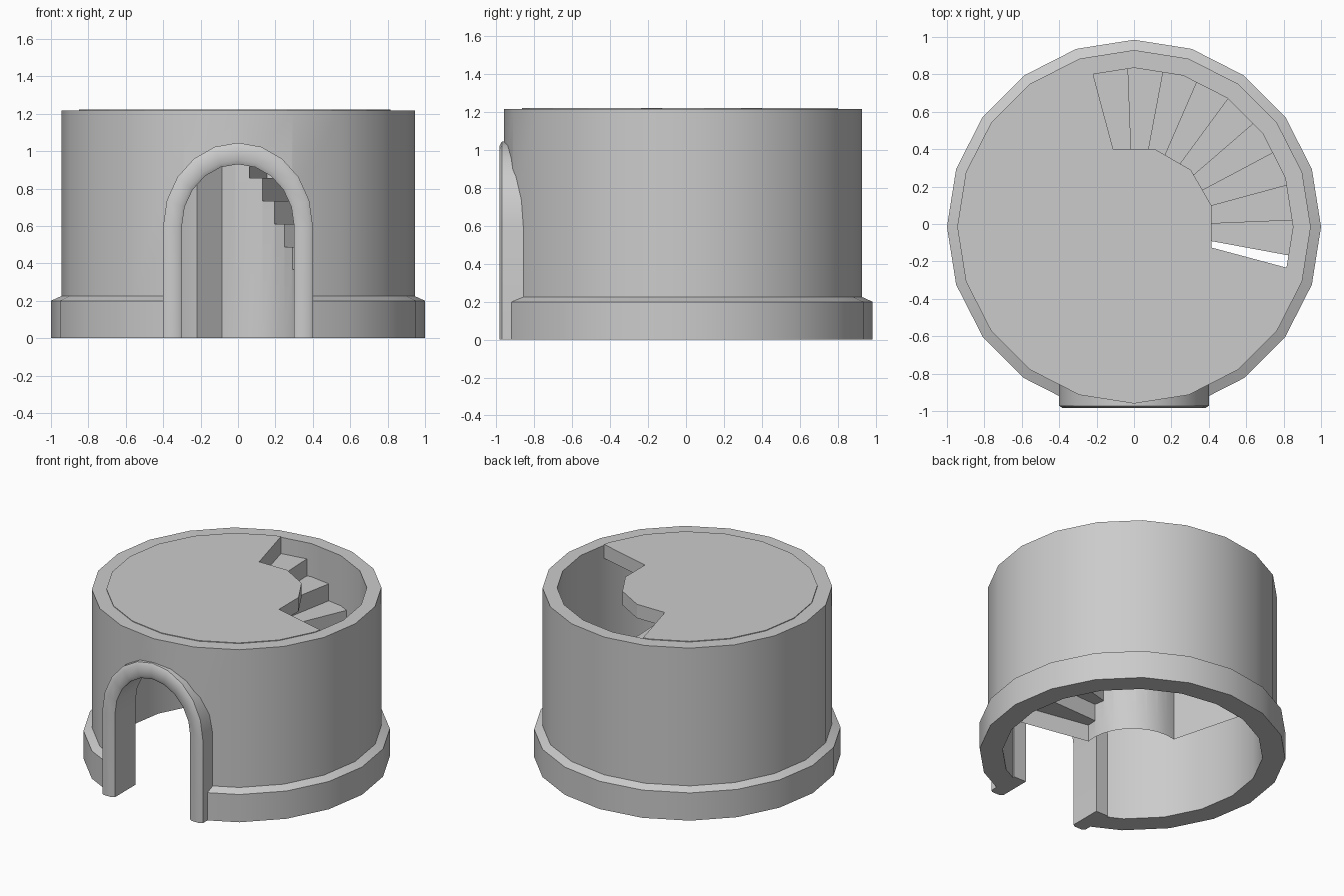
import bpy, bmesh, math
from mathutils import Vector

if "Cube" in bpy.data.objects:
    bpy.data.objects.remove(bpy.data.objects["Cube"])

CY = -0.015          # tower axis offset in y
SIDES = 20
FLOOR_Z = 1.222
INNER = 0.85

stone = bpy.data.materials.new("grey stone")
stone.use_nodes = True
GREY = (0.6, 0.6, 0.6, 1)
stone.diffuse_color = GREY
stone.node_tree.nodes["Principled BSDF"].inputs["Base Color"].default_value = GREY


def polar(r, deg, z):
    a = math.radians(deg)
    return Vector((r * math.cos(a), CY + r * math.sin(a), z))


def finish(name, bm, smooth=True, fix_normals=True):
    if fix_normals:
        bmesh.ops.recalc_face_normals(bm, faces=bm.faces)
    mesh = bpy.data.meshes.new(name)
    bm.to_mesh(mesh)
    bm.free()
    obj = bpy.data.objects.new(name, mesh)
    bpy.context.collection.objects.link(obj)
    mesh.materials.append(stone)
    if smooth:
        select(obj)
        bpy.ops.object.shade_smooth_by_angle(angle=math.radians(35))
    return obj


def select(obj):
    bpy.ops.object.select_all(action='DESELECT')
    obj.select_set(True)
    bpy.context.view_layer.objects.active = obj


def loft(bm, rings, closed):
    """Bridge rings of points; each ring is a closed cross-section."""
    rows = [[bm.verts.new(p) for p in ring] for ring in rings]
    pairs = list(zip(rows, rows[1:]))
    if closed:
        pairs.append((rows[-1], rows[0]))
    for a, b in pairs:
        for i in range(len(a)):
            j = (i + 1) % len(a)
            bm.faces.new((a[i], a[j], b[j], b[i]))
    if not closed:
        bm.faces.new(rows[0])
        bm.faces.new(rows[-1])


def prism(bm, outline, offset):
    """Extrude a flat outline into a closed solid."""
    loft(bm, [outline, [p + offset for p in outline]], False)


def arch_path(rx, rz, spring=0.6, segments=10):
    """Points (x, z) up one leg, over the top and down the other."""
    arc = [(rx * math.cos(math.pi * i / segments),
            spring + rz * math.sin(math.pi * i / segments))
           for i in range(segments + 1)]
    return [(rx, 0)] + arc + [(-rx, 0)]


# Round wall with its wider foot, turned from one profile
profile = [(INNER, 0), (1.0, 0), (1.0, 0.2), (0.945, 0.225),
           (0.945, FLOOR_Z - 0.005), (INNER, FLOOR_Z - 0.005)]
bm = bmesh.new()
loft(bm, [[polar(r, 360 * i / SIDES, z) for r, z in profile]
          for i in range(SIDES)], True)
wall = finish("tower_wall", bm, smooth=False)

# Doorway cut through the wall
bm = bmesh.new()
path = arch_path(0.35, 0.385)
path[0], path[-1] = (0.35, -0.1), (-0.35, -0.1)
prism(bm, [Vector((x, -1.3, z)) for x, z in path], Vector((0, 0.9, 0)))
cutter = finish("doorway_cutter", bm, smooth=False)
cutter.hide_render = True
cut = wall.modifiers.new("doorway", 'BOOLEAN')
cut.object = cutter
cut.operation = 'DIFFERENCE'
cut.solver = 'EXACT'
select(wall)
bpy.ops.object.modifier_apply(modifier=cut.name)
bpy.data.objects.remove(cutter)
bpy.ops.object.shade_smooth_by_angle(angle=math.radians(24))

# Door surround: slightly rounded front, straight reveal to the inside
bm = bmesh.new()
rings = []
for (xo, zo), (xi, zi) in zip(arch_path(0.4, 0.445), arch_path(0.3, 0.33)):
    outer, inner = Vector((xo, 0, zo)), Vector((xi, 0, zi))
    section = [(0, -0.74), (0, -0.972), (0.2, -0.985), (0.8, -0.985),
               (1, -0.972), (1, -0.74)]
    rings.append([outer.lerp(inner, t) + Vector((0, y, 0)) for t, y in section])
loft(bm, rings, False)
finish("door_surround", bm)

# Upper floor with the stairwell opening
START, END, SLAB = 105, -15, 0.1
outline = [polar(INNER - 0.005, START, FLOOR_Z)]
outline += [polar(INNER, a, FLOOR_Z) for a in range(108, 343, 18)]
outline += [polar(INNER - 0.005, END, FLOOR_Z)]
outline += [polar(0.43, a, FLOOR_Z) for a in range(END, START + 1, 30)]
bm = bmesh.new()
prism(bm, outline, Vector((0, 0, -SLAB)))
finish("upper_floor", bm, smooth=False)

# Winding stair: treads and risers over an open underside
STEPS, RISE, TURN = 9, FLOOR_Z / 10, 12.83
R_IN, R_OUT = 0.33, 0.86
stair = bmesh.new()
core = bmesh.new()


def quad(bm, *points):
    bm.faces.new([bm.verts.new(p) for p in points])


for i in range(STEPS):
    hi, lo = START - i * TURN, START - (i + 1) * TURN
    top = FLOOR_Z - (i + 1) * RISE
    quad(stair, polar(R_IN, lo, top), polar(R_OUT, lo, top),
         polar(R_OUT, hi, top), polar(R_IN, hi, top))
    quad(stair, polar(R_IN, lo, top - RISE), polar(R_OUT, lo, top - RISE),
         polar(R_OUT, lo, top), polar(R_IN, lo, top))
    # Curved wall below the inner end of the step
    quad(core, polar(R_IN, hi, 0), polar(R_IN, lo, 0),
         polar(R_IN, lo, top), polar(R_IN, hi, top))
finish("stair_steps", stair, smooth=False, fix_normals=False)
bmesh.ops.remove_doubles(core, verts=core.verts, dist=0.0005)
finish("stair_inner_wall", core, fix_normals=False)

# Flat wall closing the stair at its upper end
bm = bmesh.new()
quad(bm, polar(R_OUT, START, 0), polar(R_IN, START, 0),
     polar(R_IN, START, FLOOR_Z - SLAB), polar(R_OUT, START, FLOOR_Z - SLAB))
finish("stair_end_wall", bm, smooth=False, fix_normals=False)
